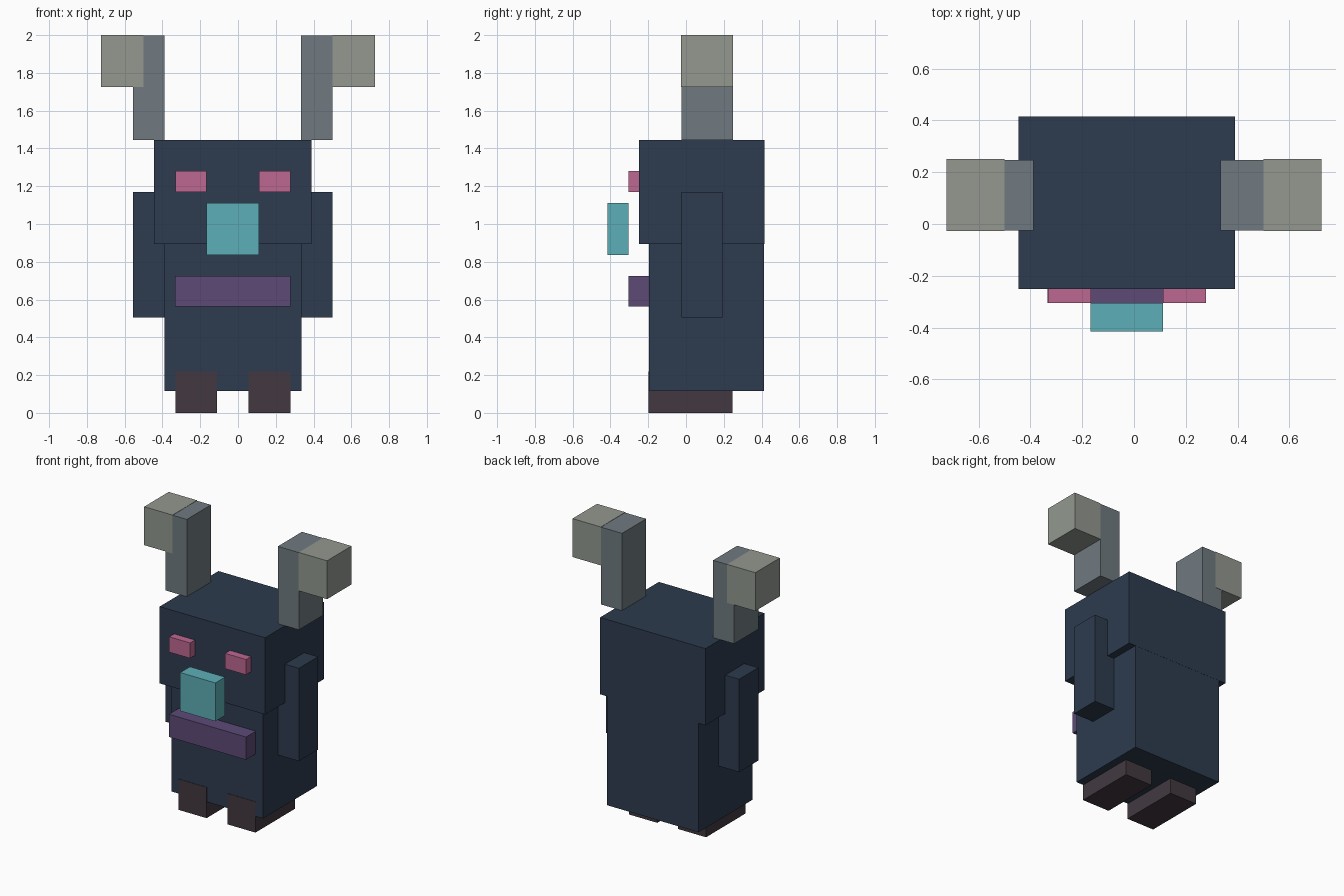
import bpy
import bmesh

cube = bpy.data.objects.get("Cube")
if cube:
    bpy.data.objects.remove(cube, do_unlink=True)

MID = -0.0275  # the body's own plane of symmetry


def material(name, rgb):
    """Flat material from 0-255 sRGB."""
    lin = [((c / 255 + 0.055) / 1.055) ** 2.4 for c in rgb]
    mat = bpy.data.materials.new(name)
    mat.use_nodes = True
    mat.diffuse_color = (*lin, 1)
    bsdf = mat.node_tree.nodes["Principled BSDF"]
    bsdf.inputs["Base Color"].default_value = (*lin, 1)
    bsdf.inputs["Roughness"].default_value = 0.9
    return mat


navy = material("navy", (45, 59, 78))
slate = material("slate_grey", (112, 122, 128))
stone = material("stone_grey", (147, 152, 143))
pink = material("pink", (190, 104, 145))
teal = material("teal", (93, 175, 183))
purple = material("purple", (93, 74, 118))
brown = material("dark_brown", (66, 57, 64))


def box(name, mat, x, y, z):
    """Box from its (min, max) range on each axis."""
    bm = bmesh.new()
    bmesh.ops.create_cube(bm, size=1)
    size = [r[1] - r[0] for r in (x, y, z)]
    bmesh.ops.scale(bm, vec=size, verts=bm.verts)
    mesh = bpy.data.meshes.new(name)
    bm.to_mesh(mesh)
    bm.free()
    mesh.materials.append(mat)
    obj = bpy.data.objects.new(name, mesh)
    obj.location = [(r[0] + r[1]) / 2 for r in (x, y, z)]
    bpy.context.collection.objects.link(obj)
    return obj


def pair(name, mat, x, y, z):
    """Left box plus its mirror image on the right."""
    box("left_" + name, mat, x, y, z)
    box("right_" + name, mat, (2 * MID - x[1], 2 * MID - x[0]), y, z)


# Body and head
box("body", navy, (-0.39, 0.335), (-0.195, 0.414), (0.115, 0.9))
box("head", navy, (-0.445, 0.39), (-0.25, 0.415), (0.895, 1.445))

# Limbs
pair("arm", navy, (0.33, 0.5), (-0.025, 0.192), (0.505, 1.17))
pair("foot", brown, (0.055, 0.277), (-0.198, 0.247), (0, 0.22))

# Ears, with outward-turned tips standing a hair proud of the stems
pair("ear", slate, (0.333, 0.5), (-0.025, 0.248), (1.445, 1.998))
box("left_ear_tip", stone, (0.5, 0.724), (-0.027, 0.25), (1.725, 2))
box("right_ear_tip", stone, (-0.724, -0.5), (-0.027, 0.25), (1.725, 2))

# Face: the nose floats in front of the head
pair("eye", pink, (0.111, 0.277), (-0.305, -0.245), (1.17, 1.28))
box("nose", teal, (-0.167, 0.111), (-0.415, -0.305), (0.835, 1.11))
box("mouth", purple, (-0.334, 0.277), (-0.305, -0.19), (0.562, 0.725))
